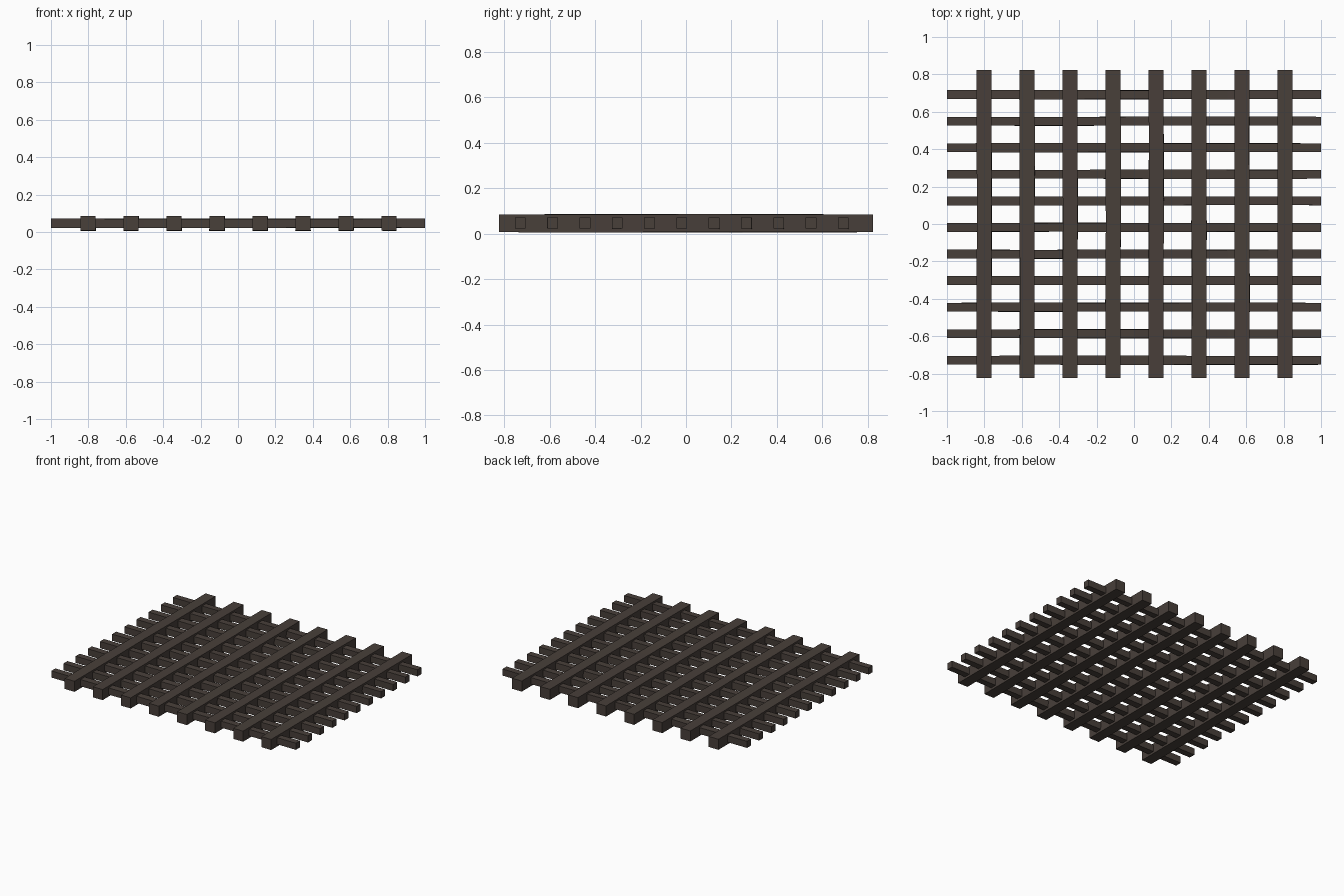
import bpy, bmesh, random
from mathutils import Vector

if "Cube" in bpy.data.objects:
    bpy.data.objects.remove(bpy.data.objects["Cube"])

random.seed(4)

wood = bpy.data.materials.new("dark_brown_wood")
wood.diffuse_color = (0.065, 0.050, 0.042, 1)
wood.use_nodes = True
wood.node_tree.nodes["Principled BSDF"].inputs["Base Color"].default_value = wood.diffuse_color


def beam(name, along, length, width, height, center, segs=4, wobble=0.002):
    """Square beam along axis 0 (x) or 1 (y), slightly uneven between its clean ends."""
    bm = bmesh.new()
    rings = []
    for i in range(segs + 1):
        t = -length / 2 + length * i / segs
        ring = []
        for a, b in ((-1, -1), (1, -1), (1, 1), (-1, 1)):
            w = wobble if 0 < i < segs else 0
            u = a * width / 2 + random.uniform(-w, w)
            v = b * height / 2 + random.uniform(-w, w)
            p = Vector((t, u, v)) if along == 0 else Vector((u, t, v))
            ring.append(bm.verts.new(p + Vector(center)))
        rings.append(ring)
    for r, s in zip(rings, rings[1:]):
        for k in range(4):
            n = (k + 1) % 4
            bm.faces.new((r[k], r[n], s[n], s[k]))
    bm.faces.new(rings[0])
    bm.faces.new(rings[-1])
    bmesh.ops.recalc_face_normals(bm, faces=bm.faces)
    mesh = bpy.data.meshes.new(name)
    bm.to_mesh(mesh)
    bm.free()
    mesh.materials.append(wood)
    obj = bpy.data.objects.new(name, mesh)
    bpy.context.collection.objects.link(obj)


# Thick bars running front to back
for i in range(8):
    beam(f"thick_bar_{i + 1}", 1, 1.645, 0.08, 0.078, (-0.801 + 0.2297 * i, 0, 0.0455))

# Thin cross bars running left to right, passing through the thick bars
for i in range(11):
    beam(f"cross_bar_{i + 1}", 0, 2.0, 0.047, 0.049, (0, -0.729 + 0.1421 * i, 0.0465))
